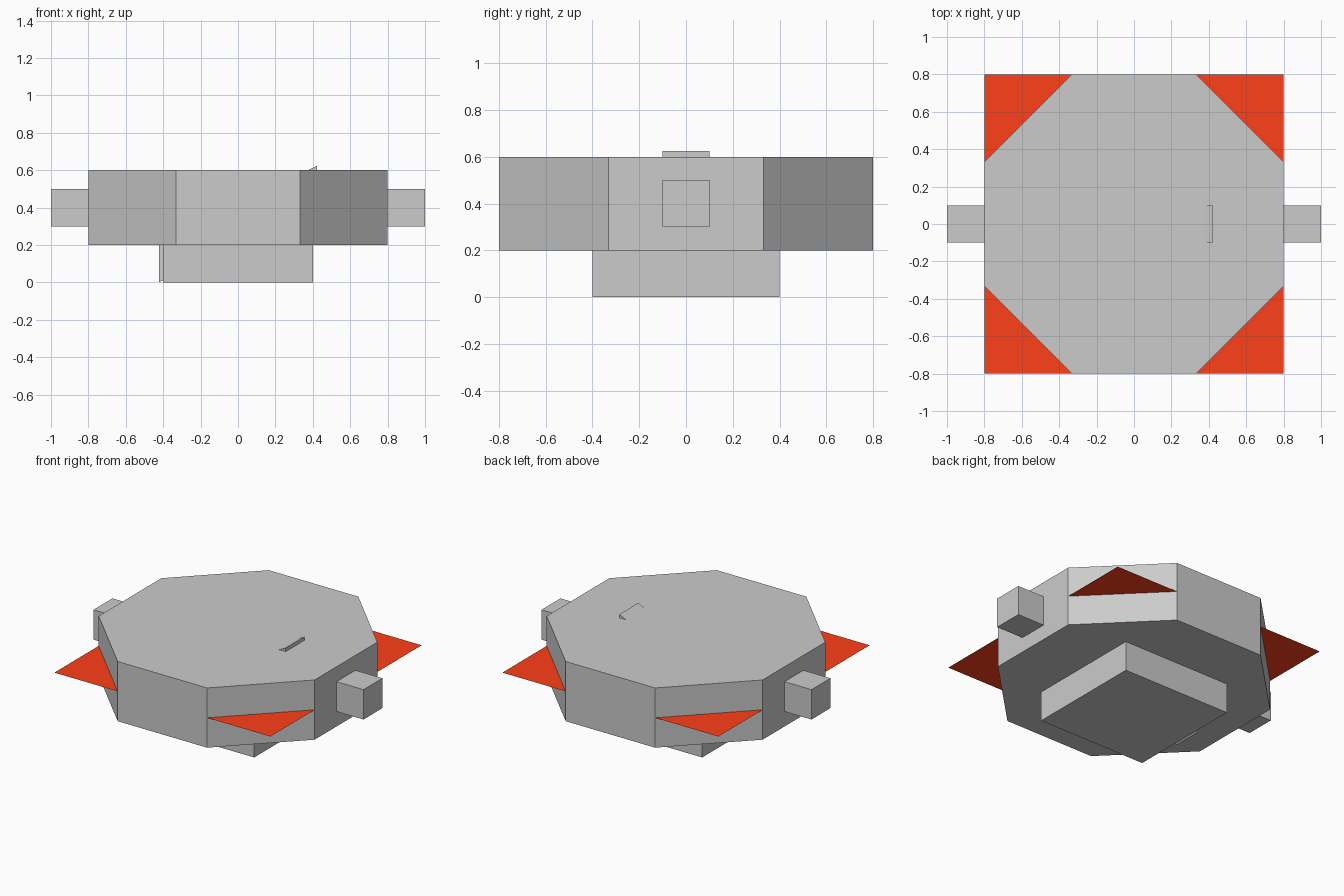
import bpy, math

if "Cube" in bpy.data.objects:
    bpy.data.objects.remove(bpy.data.objects["Cube"])


def box(name, size, center):
    bpy.ops.mesh.primitive_cube_add(size=1, location=center)
    obj = bpy.context.object
    obj.name = name
    obj.scale = size
    bpy.ops.object.transform_apply(location=False, rotation=False, scale=True)
    return obj


# Octagonal main body, flat sides facing the axes
bpy.ops.mesh.primitive_cylinder_add(
    vertices=8, radius=0.8 / math.cos(math.pi / 8), depth=0.4,
    location=(0, 0, 0.4), rotation=(0, 0, math.pi / 8))
bpy.context.object.name = "octagonal_body"

# Square foot under the body
box("base", (0.8, 0.8, 0.2), (0, 0, 0.1))

# Side blocks
for side, label in ((-1, "left"), (1, "right")):
    box(label + "_side_block", (0.2, 0.2, 0.2), (side * 0.9, 0, 0.4))

# Slanted bar through the body, sheared so its ends stay vertical
bar = box("slanted_bar", (0.846, 0.2, 0.2), (0, 0, 0.3125))
for v in bar.data.vertices:
    v.co.z += 0.5 * v.co.x

# Thin square sheet whose corners stick out as fins
bpy.ops.mesh.primitive_plane_add(size=1.6, location=(0, 0, 0.4))
fins = bpy.context.object
fins.name = "corner_fins"
red = bpy.data.materials.new("red")
red.diffuse_color = (1.0, 0.05, 0.01, 1)
red.use_nodes = True
red.node_tree.nodes["Principled BSDF"].inputs["Base Color"].default_value = red.diffuse_color
fins.data.materials.append(red)
